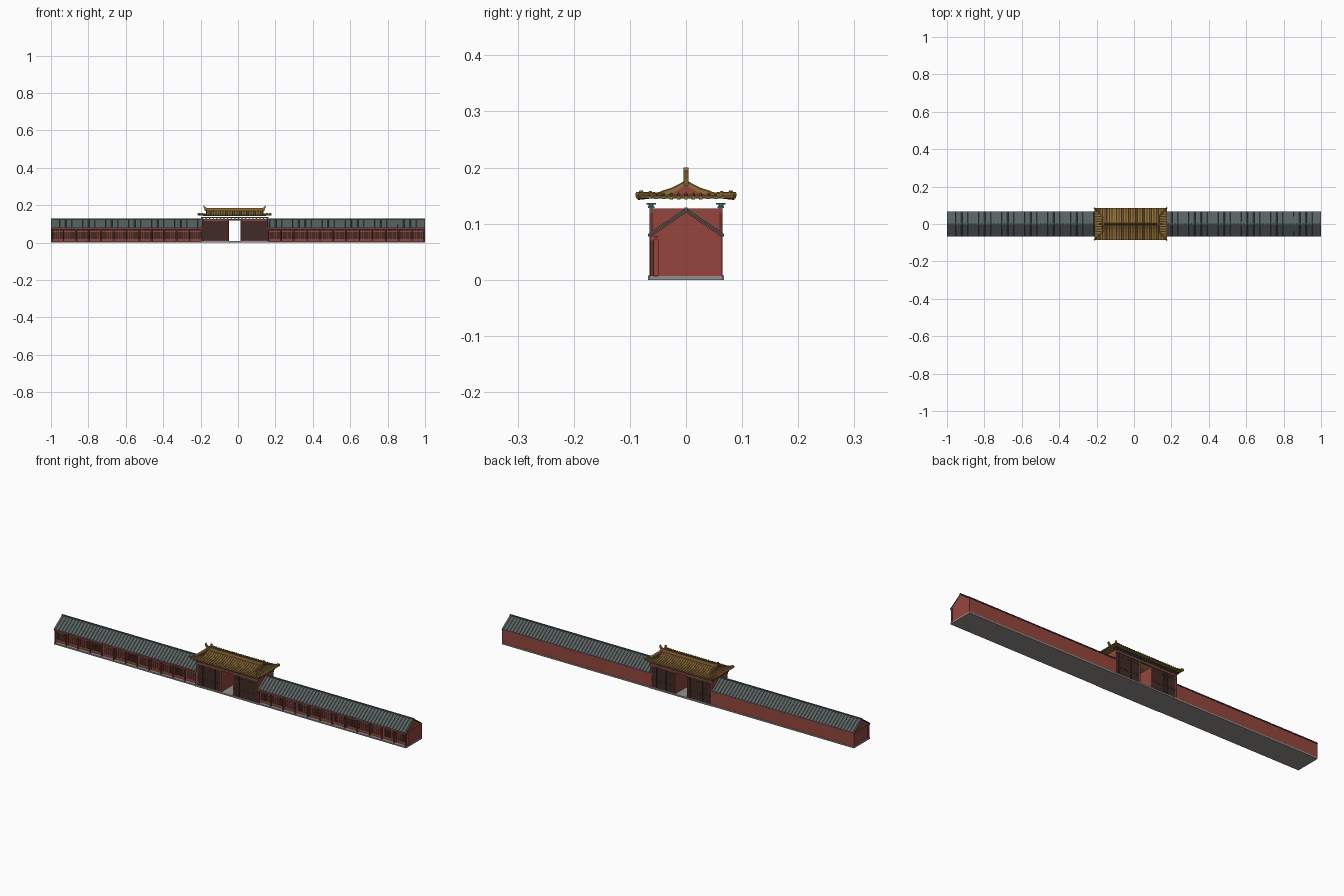
import bpy, bmesh, math
from mathutils import Vector as V

if "Cube" in bpy.data.objects:
    bpy.data.objects.remove(bpy.data.objects["Cube"])

COL = dict(red=(.30, .062, .048), dark=(.05, .024, .019), slate=(.10, .12, .12),
           gold=(.27, .15, .04), stone=(.30, .28, .27), teal=(.04, .13, .11))
MATS = {}
for k, c in COL.items():
    MATS[k] = bpy.data.materials.new(k)
    MATS[k].diffuse_color = (*c, 1)


def finish(name, bm, mat):
    bmesh.ops.recalc_face_normals(bm, faces=bm.faces)
    me = bpy.data.meshes.new(name)
    bm.to_mesh(me)
    bm.free()
    ob = bpy.data.objects.new(name, me)
    bpy.context.collection.objects.link(ob)
    me.materials.append(MATS[mat])
    return ob


def loft(bm, rings, cap=True):
    rs = [[bm.verts.new(p) for p in r] for r in rings]
    n = len(rs[0])
    for a, b in zip(rs, rs[1:]):
        for i in range(n):
            bm.faces.new((a[i], a[(i + 1) % n], b[(i + 1) % n], b[i]))
    if cap:
        bm.faces.new(rs[0])
        bm.faces.new(rs[-1])


def box(bm, x0, x1, y0, y1, z0, z1):
    loft(bm, [[(x0, y0, z), (x1, y0, z), (x1, y1, z), (x0, y1, z)] for z in (z0, z1)])


def rib(bm, path, side, w, h):
    """sweep a low half-round section along a path"""
    sec = [(-w, -.001), (-w * .7, h * .75), (0, h), (w * .7, h * .75), (w, -.001)]
    loft(bm, [[V(p) + V(side) * o + V((0, 0, t)) for o, t in sec] for p in path])


def plate(bm, pts, org, u, w):
    """extrude a flat outline standing in direction u, thickness w each side"""
    u = V(u).normalized()
    s = V((-u.y, u.x, 0)) * w
    loft(bm, [[V(org) + u * a + V((0, 0, b)) + s * k for a, b in pts] for k in (-1, 1)])


def post(bm, x, y, r, z0, z1):
    loft(bm, [[(x + r * math.cos(a * math.pi / 4), y + r * math.sin(a * math.pi / 4), z)
               for a in range(8)] for z in (z0, z1)])


CX, GL, GR, OL, OR = -.018, -.192, .158, -.05, .015     # gate centre, ends, opening

# stone base
bm = bmesh.new()
box(bm, -1, 1, -.066, .066, 0, .007)
box(bm, GL - .006, GR + .006, -.068, .068, 0, .008)
finish("stone_base", bm, "stone")

# galleries on both sides
for tag, a, b in (("left", -1, GL), ("right", GR, 1)):
    n = 12
    bay = (b - a) / n
    red, dark, roof, gable = (bmesh.new() for _ in range(4))
    # end, back and front walls, eave beam
    for x in (a, b - .004):
        box(red, x, x + .004, -.047, .064, .007, .077)
    box(red, a, b, .060, .064, .007, .077)
    box(dark, a, b, -.047, -.044, .007, .077)
    box(red, a, b, -.064, -.057, .070, .078)
    box(red, a, b, -.049, -.046, .007, .020)
    box(red, a, b, -.049, -.046, .058, .062)
    for i in range(n + 1):
        x = min(max(a + i * bay, a + .0035), b - .0035)
        post(red, x, -.0605, .0035, .007, .071)
        box(red, x - .0035, x + .0035, -.050, -.046, .007, .077)
        box(red, x - .002, x + .002, -.060, -.046, .071, .076)
        if i < n:   # window lattice
            for k in range(1, 6):
                xx = a + (i + k / 6) * bay
                box(red, xx - .0008, xx + .0008, -.0482, -.046, .020, .070)
            for z in (.032, .045):
                box(red, x + .003, x + bay - .003, -.0482, -.046, z, z + .0015)
    finish(tag + "_gallery_red_frame", red, "red")
    finish(tag + "_gallery_window_wall", dark, "dark")
    # gable block under the roof
    loft(gable, [[(x, -.063, .077), (x, .063, .077), (x, 0, .121)] for x in (a + .001, b - .001)])
    finish(tag + "_gallery_gable", gable, "red")
    # tiled roof
    loft(roof, [[(x, -.067, .076), (x, 0, .122), (x, .067, .076),
                 (x, .067, .079), (x, 0, .125), (x, -.067, .079)] for x in (a, b)])
    m = round((b - a) / .0175)
    for i in range(m):
        x = a + (i + .5) * (b - a) / m
        for s in (-1, 1):
            rib(roof, [(x, s * .068, .0785), (x, 0, .125)], (1, 0, 0), .0035, .003)
    box(roof, a, b, -.003, .003, .123, .1285)
    finish(tag + "_gallery_roof", roof, "slate")

# gate house walls
red, dark = bmesh.new(), bmesh.new()
for a, b in ((GL, OL), (OR, GR)):
    box(red, a, b, -.062, .062, .008, .118)
    for s in (-1, 1):
        y0, y1 = sorted((s * .062, s * .0635))
        box(dark, a + .003, b - .003, y0, y1, .010, .116)
        y0, y1 = sorted((s * .0635, s * .0643))
        for k in range(1, 8):
            x = a + k * (b - a) / 8
            box(dark, x - .001, x + .001, y0, y1, .010, .116)
        for z in (.042, .048, .1):
            box(dark, a + .003, b - .003, y0, y1, z, z + .002)
        for x in (a + .003, b - .003):
            post(red, x, s * .061, .0042, .008, .120)
for s in (-1, 1):   # lintels
    y0, y1 = sorted((s * .056, s * .065))
    box(red, GL, GR, y0, y1, .117, .127)
for x in (GL, GR - .006):
    box(red, x, x + .006, -.064, .064, .117, .127)
finish("gate_walls", red, "red")
finish("gate_door_panels", dark, "dark")

# bracket rows
bm = bmesh.new()
N = 18
for s in (-1, 1):
    y = s * .062
    for i in range(N + 1):
        x = GL + .002 + i * (GR - GL - .004) / N
        for w, z0, z1 in ((.003, .125, .129), (.006, .128, .131), (.0045, .131, .134), (.0085, .134, .137)):
            box(bm, x - w * .8, x + w * .8, y - w, y + w, z0, z1)
    box(bm, GL - .006, GR + .006, y - .003, y + .003, .131, .136)
finish("roof_brackets", bm, "teal")

# gate roof surface: hip skirt with gabled top
X, Y, GX = .194, .086, .153
PROF = [(0, .170), (.012, .163), (.026, .156), (.045, .150), (.066, .146), (.086, .1435)]


def prof(d):
    for (a, za), (b, zb) in zip(PROF, PROF[1:]):
        if d <= b + 1e-6:
            return za + (zb - za) * (d - a) / (b - a)
    return PROF[-1][1]


def pt(x, y):
    d = abs(y)
    if abs(x) > GX + 1e-5:
        d = max(d, Y - (X - abs(x)))
    lift = .004 * (abs(x) / X) ** 12 * (abs(y) / Y) ** 4
    return V((CX + x, y, prof(d) + lift))


YS = [p[0] for p in PROF]
HIP = [(X - (Y - d), d) for d in (.045, .055, .066, .076, .086)]
bm = bmesh.new()


def strip(rows):
    rs = [[bm.verts.new(p) for p in r] for r in rows]
    for a, b in zip(rs, rs[1:]):
        for i in range(len(a) - 1):
            bm.faces.new((a[i], a[i + 1], b[i + 1], b[i]))


for s in (-1, 1):
    strip([[pt(-GX, s * d), pt(GX, s * d)] for d in YS])
    for t in (-1, 1):   # hip corners beside the main slope
        strip([[pt(t * GX, s * d), pt(t * x, s * d)] for x, d in HIP])
    strip([[pt(s * (x + 2e-5), -d), pt(s * (x + 2e-5), d)] for x, d in HIP])
bmesh.ops.remove_doubles(bm, verts=bm.verts, dist=1e-4)
ob = finish("gate_roof_skin", bm, "gold")
m = ob.modifiers.new("thickness", "SOLIDIFY")
m.thickness, m.offset = .003, 0

# tile ribs
bm = bmesh.new()
n = 31
for i in range(n):
    x = -X + (i + .5) * 2 * X / n
    d0 = 0 if abs(x) < GX else Y - (X - abs(x))
    ds = [d0] + [d for d in YS if d > d0 + .002]
    for s in (-1, 1):
        rib(bm, [pt(x, s * d) + V((0, 0, .001)) for d in ds], (1, 0, 0), .003, .004)
for i in range(13):
    y = -Y + (i + .5) * 2 * Y / 13
    x0 = max(GX + 2e-5, X - (Y - abs(y)))
    for s in (-1, 1):
        rib(bm, [pt(s * x, y) + V((0, 0, .001)) for x in (x0, (x0 + X) / 2, X)], (0, 1, 0), .003, .004)
finish("gate_roof_tiles", bm, "gold")

# red gables
bm = bmesh.new()
tri = [(-.045, .148), (.045, .148)] + [(y, prof(abs(y)) - .001) for y in (.026, .012, 0, -.012, -.026)]
for s in (-1, 1):
    plate(bm, tri, (CX + s * (GX - .004), 0, 0), (0, 1, 0), .002)
finish("gate_roof_gables", bm, "red")

# ridges and ornaments
bm = bmesh.new()
loft(bm, [[(x, -.005, .168), (x, .005, .168), (x, .003, .185), (x, -.003, .185)]
          for x in (CX - GX - .002, CX + GX + .002)])
OWL = [(-.012, 0), (.006, 0), (.009, .012), (.014, .026), (.012, .032), (.007, .025), (.001, .019), (-.01, .017)]
BEAST = [(-.022, 0), (.002, -.003), (.005, .003), (.003, .009), (-.002, .007), (-.006, .011),
         (-.01, .006), (-.015, .009), (-.019, .004)]
for t in (-1, 1):
    plate(bm, OWL, (CX + t * GX, 0, .168), (t, 0, 0), .0042)
    for s in (-1, 1):
        rib(bm, [pt(t * (GX - .003), s * d) for d in (0, .012, .026, .045)], (1, 0, 0), .0035, .008)
        side = V((t, -s, 0)).normalized()
        rib(bm, [pt(t * x, s * d) for x, d in HIP], side, .0035, .007)
        plate(bm, BEAST, pt(t * (X - .002), s * (Y - .002)) + V((0, 0, .001)), (t, s, 0), .004)
        plate(bm, BEAST[3:] + BEAST[:3], pt(t * (X - .018), s * (Y - .018)) + V((0, 0, .001)), (t, s, 0), .003)
finish("roof_ridges_and_ornaments", bm, "gold")

for m in bpy.data.materials:
    if m.users and not m.is_grease_pencil:
        m.use_nodes = True
        m.node_tree.nodes["Principled BSDF"].inputs["Base Color"].default_value = m.diffuse_color
